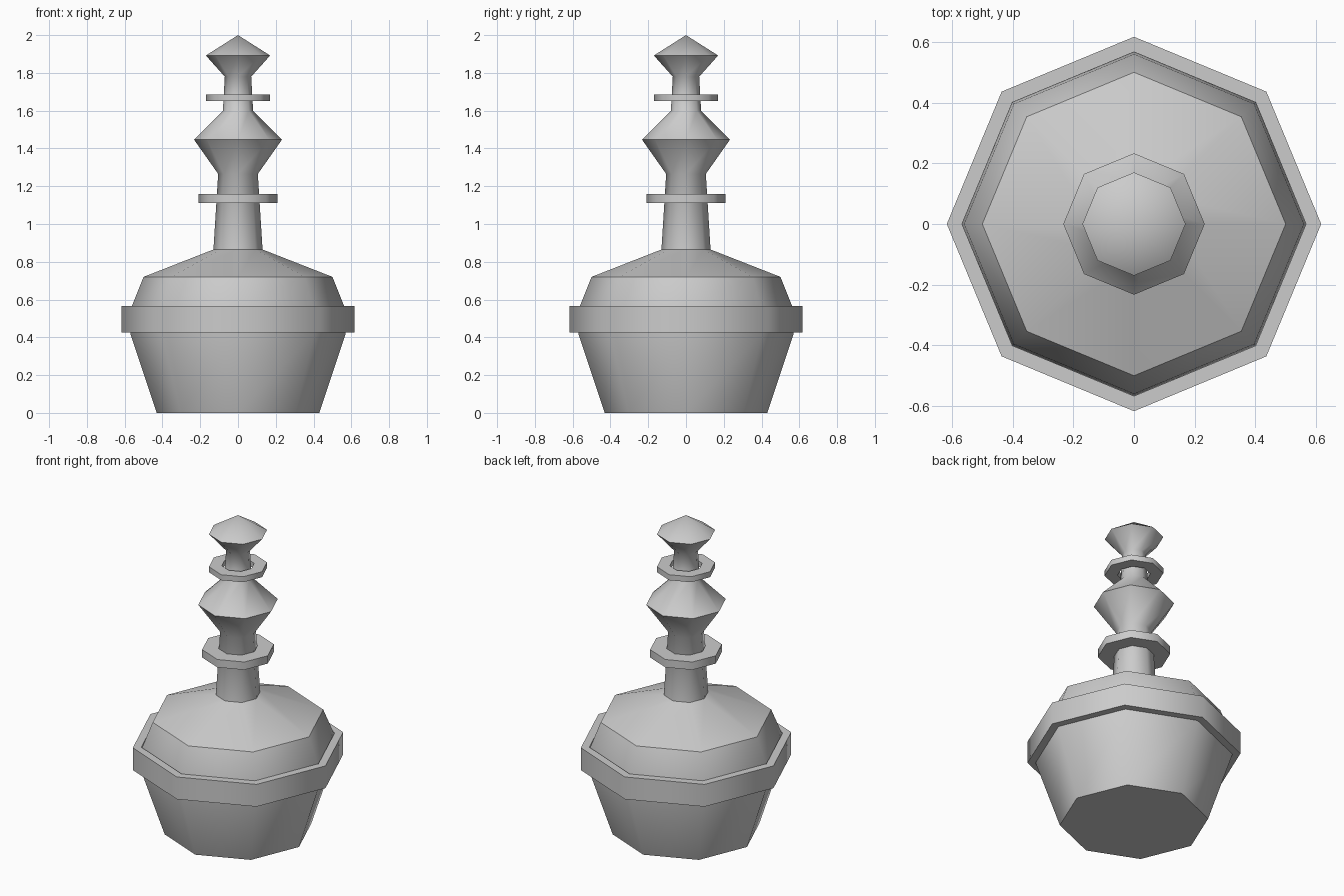
import bpy, bmesh, math

if "Cube" in bpy.data.objects:
    bpy.data.objects.remove(bpy.data.objects["Cube"])

SIDES = 8

def lathe(name, profile, closed=False):
    """Revolve (radius, z) points into an octagonal solid."""
    bm = bmesh.new()
    rings = []
    for r, z in profile:
        if r == 0:
            rings.append([bm.verts.new((0, 0, z))] * SIDES)
        else:
            rings.append([bm.verts.new((r * math.cos(math.tau * i / SIDES),
                                        r * math.sin(math.tau * i / SIDES), z))
                          for i in range(SIDES)])
    pairs = list(zip(rings, rings[1:]))
    if closed:
        pairs.append((rings[-1], rings[0]))
    for a, b in pairs:
        for i in range(SIDES):
            j = (i + 1) % SIDES
            bm.faces.new(list(dict.fromkeys((a[i], a[j], b[j], b[i]))))
    if not closed and profile[0][0] > 0:
        bm.faces.new(rings[0][::-1])
    bmesh.ops.recalc_face_normals(bm, faces=bm.faces)
    mesh = bpy.data.meshes.new(name)
    bm.to_mesh(mesh)
    bm.free()
    ob = bpy.data.objects.new(name, mesh)
    bpy.context.collection.objects.link(ob)
    bpy.ops.object.select_all(action='DESELECT')
    ob.select_set(True)
    bpy.context.view_layer.objects.active = ob
    bpy.ops.object.shade_smooth_by_angle(angle=math.radians(46))
    return ob

def collar(name, inner, outer, z0, z1):
    return lathe(name, [(inner, z0), (outer, z0), (outer, z1), (inner, z1)], closed=True)

# Pot, shoulder, neck and finial as one turned body
lathe("turned_body", [
    (0.43, 0), (0.57, 0.42), (0.56, 0.57), (0.50, 0.72), (0.13, 0.865),
    (0.105, 1.265), (0.233, 1.447), (0.08, 1.60), (0.07, 1.78),
    (0.17, 1.892), (0, 2.0)])

# Bands around the body and neck
collar("body_band", 0.567, 0.617, 0.425, 0.567)
collar("neck_ring", 0.115, 0.21, 1.11, 1.16)
collar("finial_ring", 0.095, 0.17, 1.65, 1.685)
